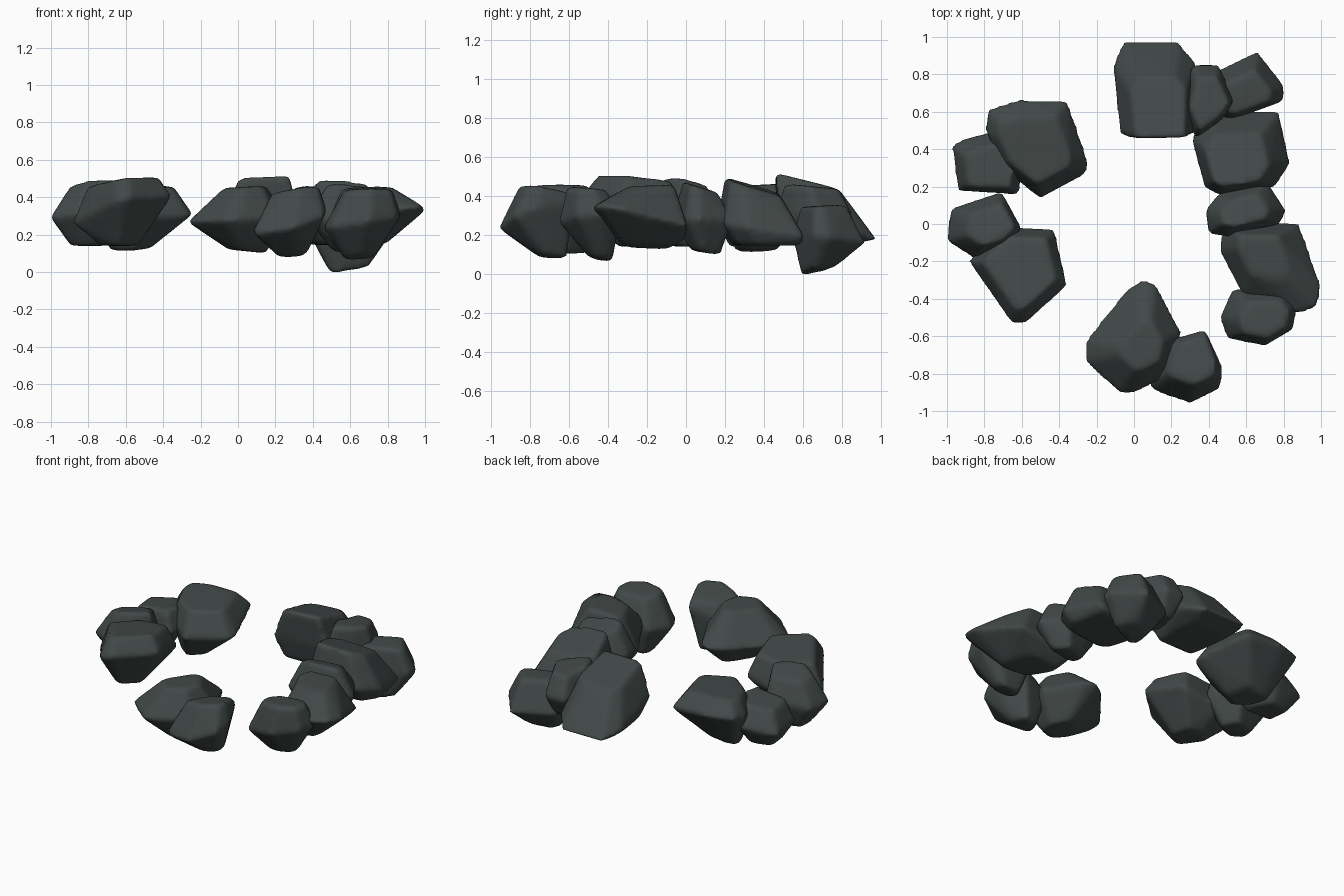
import bpy, bmesh
from mathutils import Vector

stone = bpy.data.materials.new("dark slate")
stone.diffuse_color = (0.055, 0.066, 0.065, 1)


def rock(name, outline, mid, top, bottom):
    """Convex stone: plan outline on a tilted middle ring, capped by smaller rings.
    mid = (z, slope x, slope y); caps = (x, y, z, scale, slope x, slope y)"""
    n = len(outline)
    c = Vector((sum(p[0] for p in outline) / n, sum(p[1] for p in outline) / n))
    pts = []
    for x, y, z, s, sx, sy in ((c.x, c.y, mid[0], 1.03, mid[1], mid[2]), top, bottom):
        for p in outline:
            dx, dy = (p[0] - c.x) * s, (p[1] - c.y) * s
            pts.append((x + dx, y + dy, z + sx * dx + sy * dy))
    bm = bmesh.new()
    for p in pts:
        bm.verts.new(p)
    hull = bmesh.ops.convex_hull(bm, input=bm.verts[:])
    junk = {v for v in hull["geom_interior"] + hull["geom_unused"]
            if isinstance(v, bmesh.types.BMVert)}
    bmesh.ops.delete(bm, geom=list(junk), context='VERTS')
    bmesh.ops.recalc_face_normals(bm, faces=bm.faces[:])
    me = bpy.data.meshes.new(name)
    bm.to_mesh(me)
    bm.free()
    me.materials.append(stone)
    ob = bpy.data.objects.new(name, me)
    bpy.context.collection.objects.link(ob)
    # worn, rounded edges
    m = ob.modifiers.new("remesh", 'REMESH')
    m.mode = 'VOXEL'
    m.voxel_size = 0.018
    m.use_smooth_shade = True
    m = ob.modifiers.new("wear", 'SMOOTH')
    m.factor = 0.5
    m.iterations = 7


# back arc
rock("back_large_stone",
     [(-.11, .85), (-.06, .97), (.24, .97), (.33, .86), (.32, .49), (-.07, .48)],
     (.23, 0, -.25), (.13, .65, .465, .68, .06, -.25), (.1, .7, .15, .65, 0, 0))
rock("back_wedged_stone",
     [(.26, .62), (.31, .85), (.45, .85), (.54, .66), (.47, .56), (.33, .46)],
     (.3, 0, 0), (.4, .65, .45, .75, 0, -.1), (.4, .66, .16, .65, 0, 0))
rock("back_right_low_stone",
     [(.4, .6), (.41, .8), (.66, .92), (.8, .74), (.8, .66), (.5, .55)],
     (.18, .05, -.1), (.6, .69, .35, .65, 0, .05), (.59, .67, .015, .5, .1, .2))

# right side
rock("right_back_stone",
     [(.31, .46), (.38, .2), (.45, .16), (.75, .2), (.83, .32), (.77, .6), (.4, .59)],
     (.23, 0, -.15), (.54, .33, .455, .65, -.05, -.3), (.57, .4, .145, .8, 0, 0))
rock("right_middle_stone",
     [(.38, .07), (.4, -.05), (.5, -.07), (.78, 0), (.81, .07), (.7, .24), (.45, .16)],
     (.28, 0, 0), (.58, .06, .45, .6, 0, -.3), (.6, .09, .11, .5, 0, -.15))
rock("right_front_stone",
     [(.46, -.14), (.49, 0), (.88, 0), (1, -.33), (.98, -.45), (.87, -.48), (.6, -.41)],
     (.28, .15, -.2), (.7, -.19, .45, .5, .05, .05), (.67, -.22, .14, .5, .1, 0))
rock("front_right_end_stone",
     [(.46, -.5), (.53, -.35), (.8, -.34), (.87, -.43), (.85, -.56), (.7, -.65), (.5, -.61)],
     (.27, .15, .05), (.7, -.51, .44, .65, .03, -.1), (.65, -.44, .075, .4, .1, -.2))

# front
rock("front_small_stone",
     [(.08, -.85), (.17, -.63), (.38, -.57), (.47, -.77), (.46, -.88), (.3, -.96), (.1, -.89)],
     (.28, .25, .3), (.31, -.75, .435, .65, .15, -.15), (.29, -.7, .085, .4, .1, -.1))
rock("front_large_stone",
     [(-.26, -.63), (-.04, -.35), (.04, -.3), (.11, -.32), (.25, -.58), (.2, -.8),
      (0, -.9), (-.08, -.9), (-.26, -.73)],
     (.28, .05, 0), (.04, -.65, .455, .45, .05, 0), (.05, -.63, .11, .4, -.1, 0))

# left side
rock("left_front_stone",
     [(-.88, -.2), (-.7, -.02), (-.43, -.03), (-.36, -.33), (-.58, -.53), (-.65, -.53)],
     (.34, .22, -.2), (-.6, -.26, .485, .75, .1, -.1), (-.63, -.25, .14, .4, 0, 0))
rock("left_middle_stone",
     [(-1, -.09), (-.98, .08), (-.71, .17), (-.6, -.03), (-.7, -.13), (-.86, -.18)],
     (.31, .1, 0), (-.77, -.02, .475, .65, .15, -.2), (-.8, 0, .14, .5, 0, 0))
rock("left_back_stone",
     [(-.97, .42), (-.94, .18), (-.62, .16), (-.6, .3), (-.72, .5), (-.9, .46)],
     (.27, .1, 0), (-.78, .31, .4, .7, .1, -.05), (-.8, .32, .14, .55, 0, 0))
rock("back_left_large_stone",
     [(-.79, .5), (-.78, .61), (-.62, .66), (-.36, .66), (-.25, .34), (-.26, .27),
      (-.5, .14), (-.7, .3)],
     (.34, -.05, .15), (-.54, .42, .46, .7, 0, .05), (-.58, .38, .12, .4, .1, .1))
